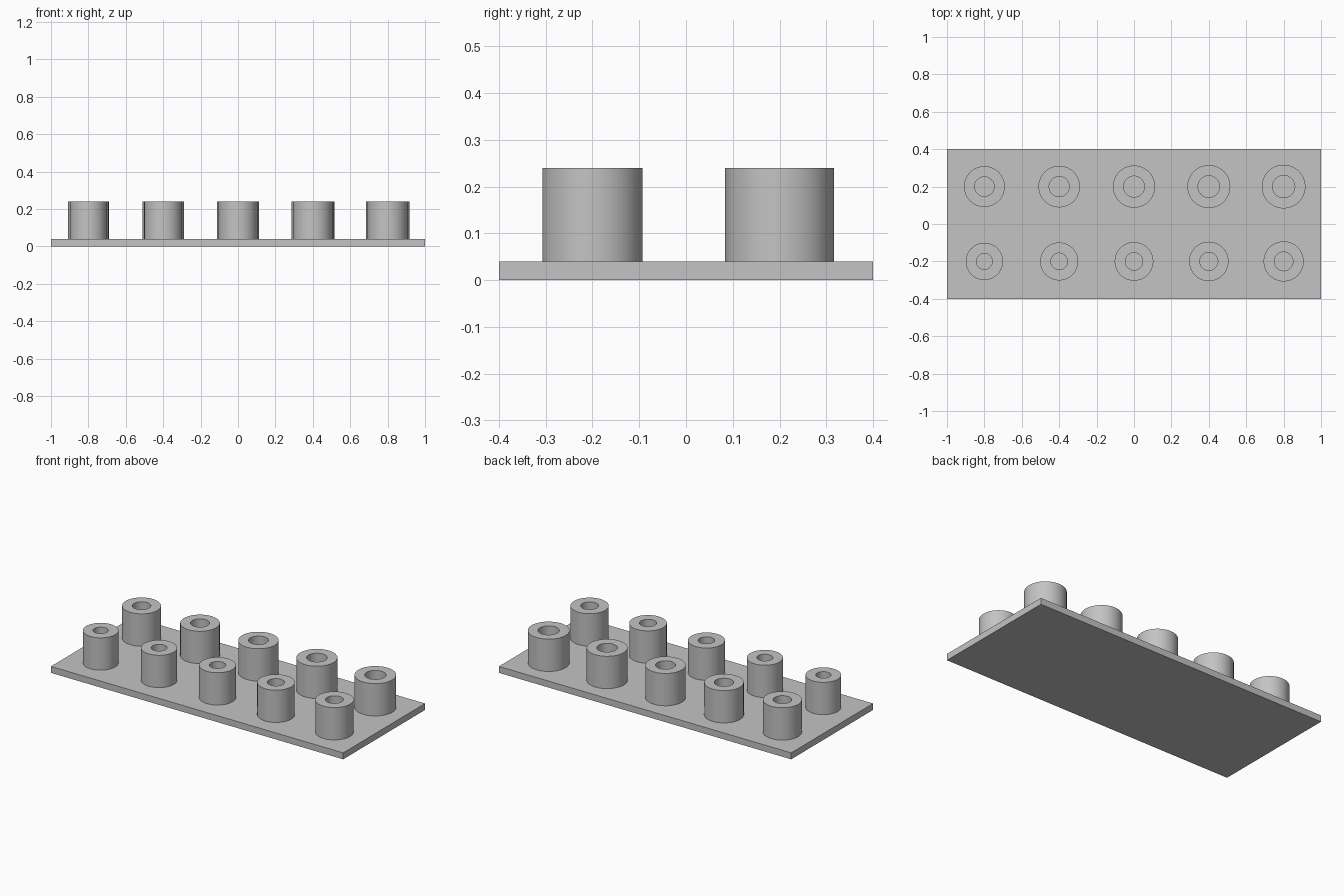
import bpy
import bmesh
from math import radians
from mathutils import Matrix, Vector

cube = bpy.data.objects.get("Cube")
if cube:
    bpy.data.objects.remove(cube, do_unlink=True)

grey = bpy.data.materials.new("light_grey")
grey.use_nodes = True
colour = (0.55, 0.55, 0.55, 1)
grey.diffuse_color = colour
grey.node_tree.nodes["Principled BSDF"].inputs["Base Color"].default_value = colour

PLATE_TOP, TUBE_TOP, SINK = 0.04, 0.24, 0.01
SPACING, WALL = 0.4, 0.057
SEGMENTS = 64


def add_object(name, bm, location=(0, 0, 0)):
    bmesh.ops.recalc_face_normals(bm, faces=bm.faces[:])
    mesh = bpy.data.meshes.new(name)
    bm.to_mesh(mesh)
    bm.free()
    mesh.materials.append(grey)
    obj = bpy.data.objects.new(name, mesh)
    obj.location = location
    bpy.context.collection.objects.link(obj)
    return obj


def add_tube(name, inner, outer, location):
    # Rectangular wall section revolved into a closed ring
    bottom, top = PLATE_TOP - SINK, TUBE_TOP
    bm = bmesh.new()
    section = [bm.verts.new((r, 0, z)) for r, z in
               ((inner, bottom), (outer, bottom), (outer, top), (inner, top))]
    edges = [bm.edges.new((section[i - 1], section[i])) for i in range(4)]
    bmesh.ops.spin(bm, geom=section + edges, cent=(0, 0, 0), axis=(0, 0, 1),
                   angle=radians(360), steps=SEGMENTS)
    bmesh.ops.remove_doubles(bm, verts=bm.verts[:], dist=0.0001)
    return add_object(name, bm, location)


# Flat base plate
bm = bmesh.new()
bmesh.ops.create_cube(bm, size=1, matrix=Matrix.Translation(
    Vector((0, 0, PLATE_TOP / 2))) @ Matrix.Diagonal((2, 0.8, PLATE_TOP, 1)))
add_object("base_plate", bm)

# Two rows of tubes, each a little wider than the one before
tubes = []
for i in range(10):
    row, column = divmod(i, 5)
    inner = 0.0425 + 0.0019 * i
    name = f"{('front', 'back')[row]}_tube_{column + 1}"
    place = ((column - 2) * SPACING, (row - 0.5) * SPACING, 0)
    tubes.append(add_tube(name, inner, inner + WALL, place))

# Round walls smooth, rims sharp
bpy.ops.object.select_all(action='DESELECT')
for tube in tubes:
    tube.select_set(True)
bpy.context.view_layer.objects.active = tubes[0]
bpy.ops.object.shade_smooth_by_angle(angle=radians(30))
